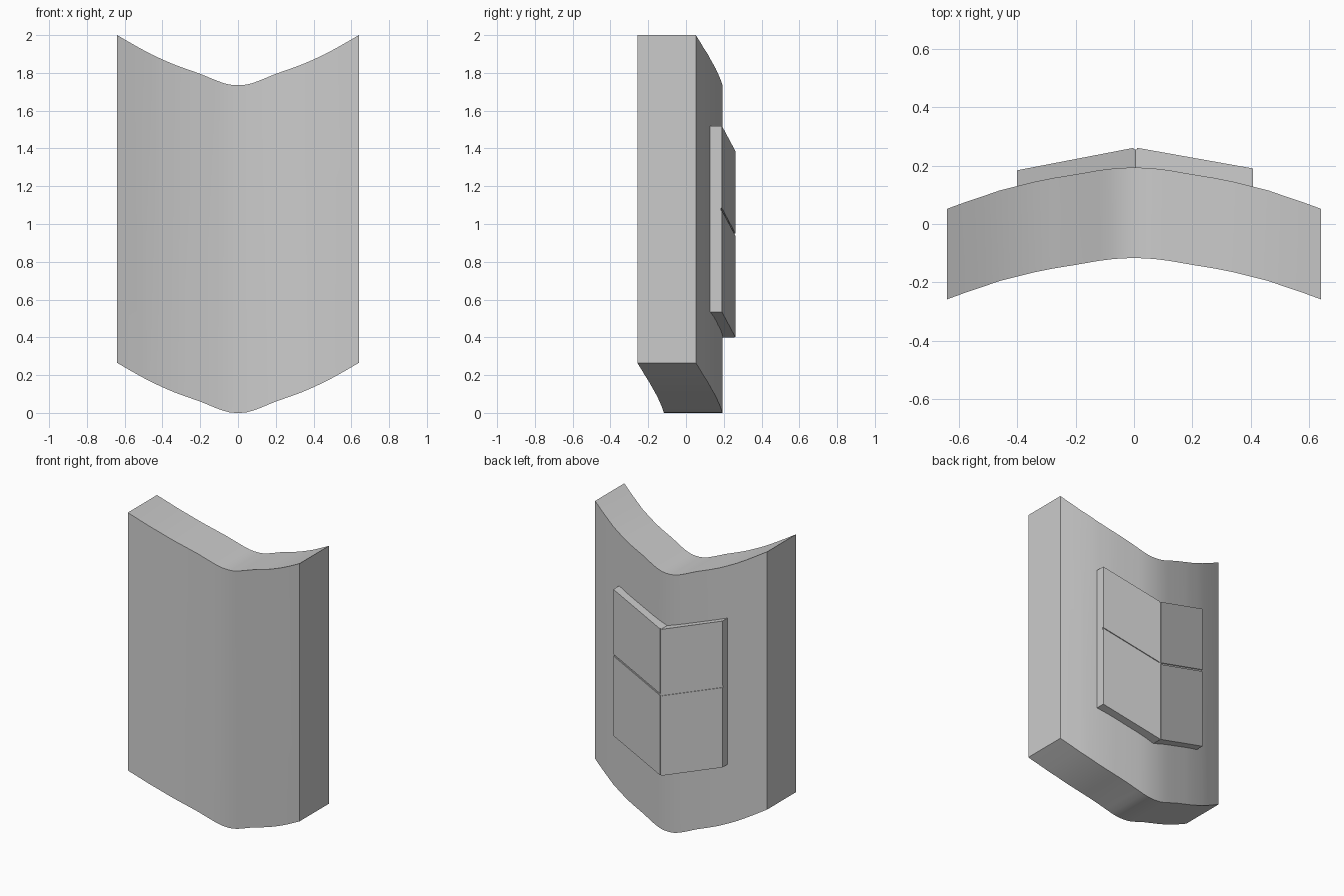
import bpy

if "Cube" in bpy.data.objects:
    bpy.data.objects.remove(bpy.data.objects["Cube"])

# (x, back y, bottom z) along one half of the curved panel
HALF = [(0.015, 0.193, 0.0), (0.045, 0.192, 0.003), (0.08, 0.189, 0.012),
        (0.12, 0.184, 0.027), (0.2, 0.17, 0.06), (0.28, 0.157, 0.088),
        (0.34, 0.145, 0.11), (0.4, 0.13, 0.136), (0.46, 0.115, 0.164),
        (0.52, 0.094, 0.196), (0.58, 0.074, 0.23), (0.64, 0.052, 0.265)]


def strip(name, sections, depth, height):
    """Solid swept through (x, back y, bottom z) sections, each a y-z rectangle."""
    verts, faces = [], []
    for x, y, z in sections:
        verts += [(x, y - depth, z), (x, y, z), (x, y, z + height), (x, y - depth, z + height)]
    for i in range(len(sections) - 1):
        a, b = 4 * i, 4 * i + 4
        for j in range(4):
            k = (j + 1) % 4
            faces.append((a + j, b + j, b + k, a + k))
    n = len(verts)
    faces += [(0, 1, 2, 3), (n - 1, n - 2, n - 3, n - 4)]
    me = bpy.data.meshes.new(name)
    me.from_pydata(verts, [], faces)
    if sections[0][0] > sections[-1][0]:
        me.flip_normals()
    ob = bpy.data.objects.new(name, me)
    bpy.context.collection.objects.link(ob)
    return ob


# Curved V-shaped panel with smooth faces
panel = strip("curved_panel", [(-x, y, z) for x, y, z in reversed(HALF)] + HALF, 0.31, 1.735)
bpy.context.view_layer.objects.active = panel
panel.select_set(True)
bpy.ops.object.shade_smooth_by_angle(angle=0.6)

# Folded backing plate
RIDGE, SKIN, GAP = 0.005, 0.006, 0.006
LEFT, RIGHT = (-0.4, 0.184, 0.535), (0.408, 0.19, 0.535)
TOP = (RIDGE, 0.262, 0.4)
strip("backing_plate", [(x, y - SKIN, z) for x, y, z in (LEFT, TOP, RIGHT)], 0.09, 0.985)

# Four thin tiles separated by narrow grooves
for side, end in (("left", LEFT), ("right", RIGHT)):
    t = GAP / abs(end[0] - RIDGE)
    inner = tuple(a + (b - a) * t for a, b in zip(TOP, end))
    for row, dz, h in (("lower", 0, 0.537), ("upper", 0.549, 0.436)):
        strip(f"{row}_{side}_tile", [(x, y, z + dz) for x, y, z in (inner, end)], SKIN + 0.002, h)
